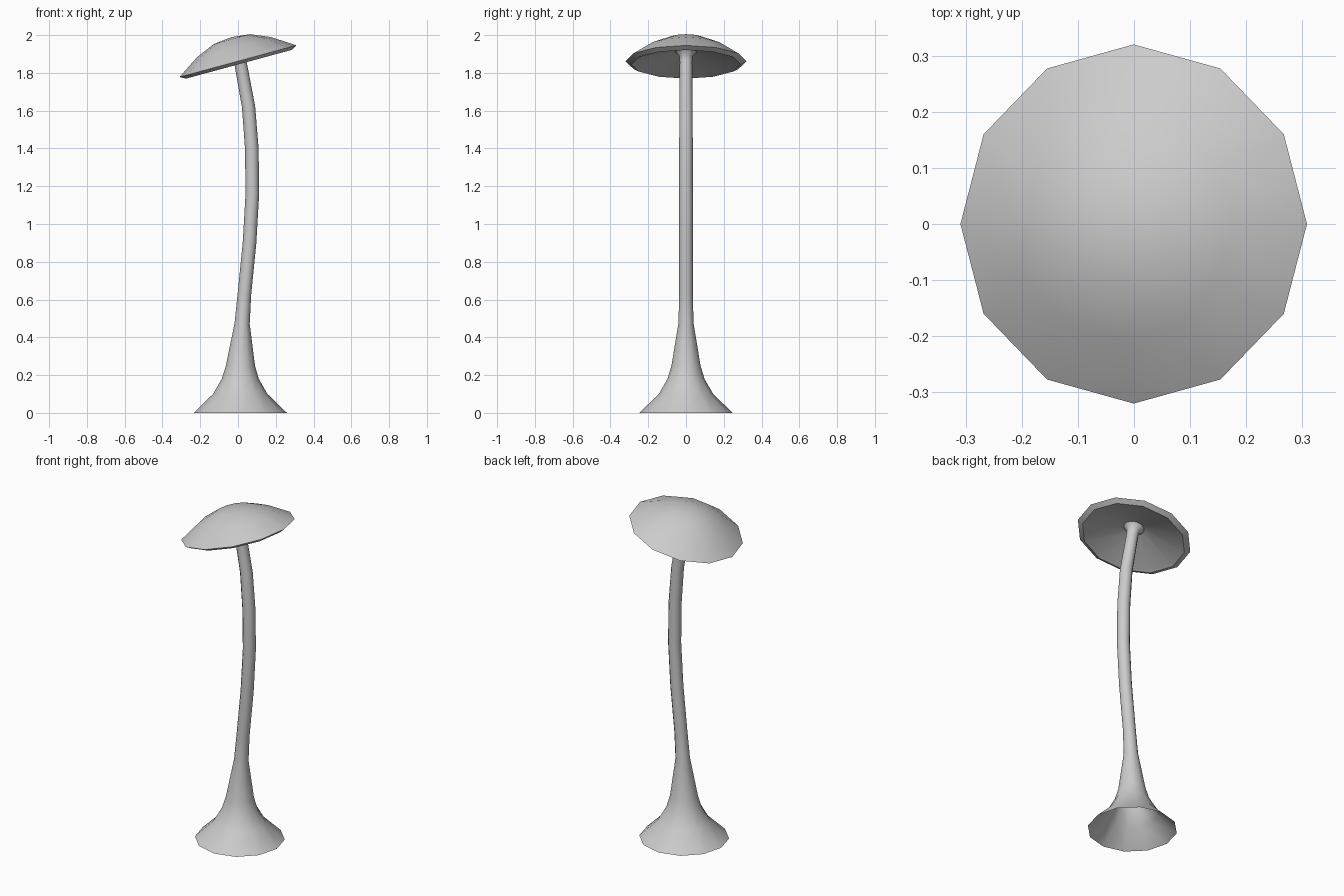
import bpy, bmesh, math
from mathutils import Vector, Matrix

if "Cube" in bpy.data.objects:
    bpy.data.objects.remove(bpy.data.objects["Cube"])

SIDES = 12


def loft(name, rings, close_first=False):
    """Skin rings of (centre x, z, radius, tilt); radius 0 makes a pole."""
    bm = bmesh.new()
    loops = []
    for cx, z, r, tilt in rings:
        rot = Matrix.Rotation(tilt, 3, 'Y')
        c = Vector((cx, 0, z))
        if r == 0:
            loops.append([bm.verts.new(c)])
            continue
        loops.append([bm.verts.new(c + rot @ Vector((r * math.cos(a), r * math.sin(a), 0)))
                      for a in (2 * math.pi * i / SIDES for i in range(SIDES))])
    for lo, hi in zip(loops, loops[1:]):
        for i in range(SIDES):
            j = (i + 1) % SIDES
            quad = [lo[i % len(lo)], lo[j % len(lo)], hi[j % len(hi)], hi[i % len(hi)]]
            bm.faces.new(list(dict.fromkeys(quad)))
    mesh = bpy.data.meshes.new(name)
    bm.to_mesh(mesh)
    bm.free()
    obj = bpy.data.objects.new(name, mesh)
    bpy.context.collection.objects.link(obj)
    bpy.ops.object.select_all(action='DESELECT')
    obj.select_set(True)
    bpy.context.view_layer.objects.active = obj
    bpy.ops.object.shade_smooth_by_angle(angle=math.radians(50))
    return obj


# Bent stem: flared open foot, thin neck, small collar under the cap
loft("stem", [
    (0.012, 0.00, 0.247, 0), (0.012, 0.10, 0.144, 0),
    (0.012, 0.18, 0.098, 0), (0.013, 0.25, 0.077, 0),
    (0.022, 0.475, 0.040, 0.08), (0.034, 0.63, 0.036, 0.11),
    (0.061, 0.90, 0.036, 0.08), (0.076, 1.16, 0.036, 0.0),
    (0.073, 1.40, 0.036, -0.06), (0.056, 1.62, 0.035, -0.13),
    (0.012, 1.86, 0.033, -0.2), (0.006, 1.89, 0.036, -0.26),
    (0.000, 1.91, 0.058, -0.26),
])

# Tilted cap: (radius, height) from inside the hollow, round the rim, to the crown
TILT = -0.265
profile = [(0, 0.065), (0.06, 0.052), (0.27, -0.008), (0.29, -0.015),
           (0.32, 0.002), (0.205, 0.078), (0.10, 0.123), (0, 0.134)]
loft("cap", [(h * math.sin(TILT), 1.86 + h * math.cos(TILT), r, TILT) for r, h in profile])
